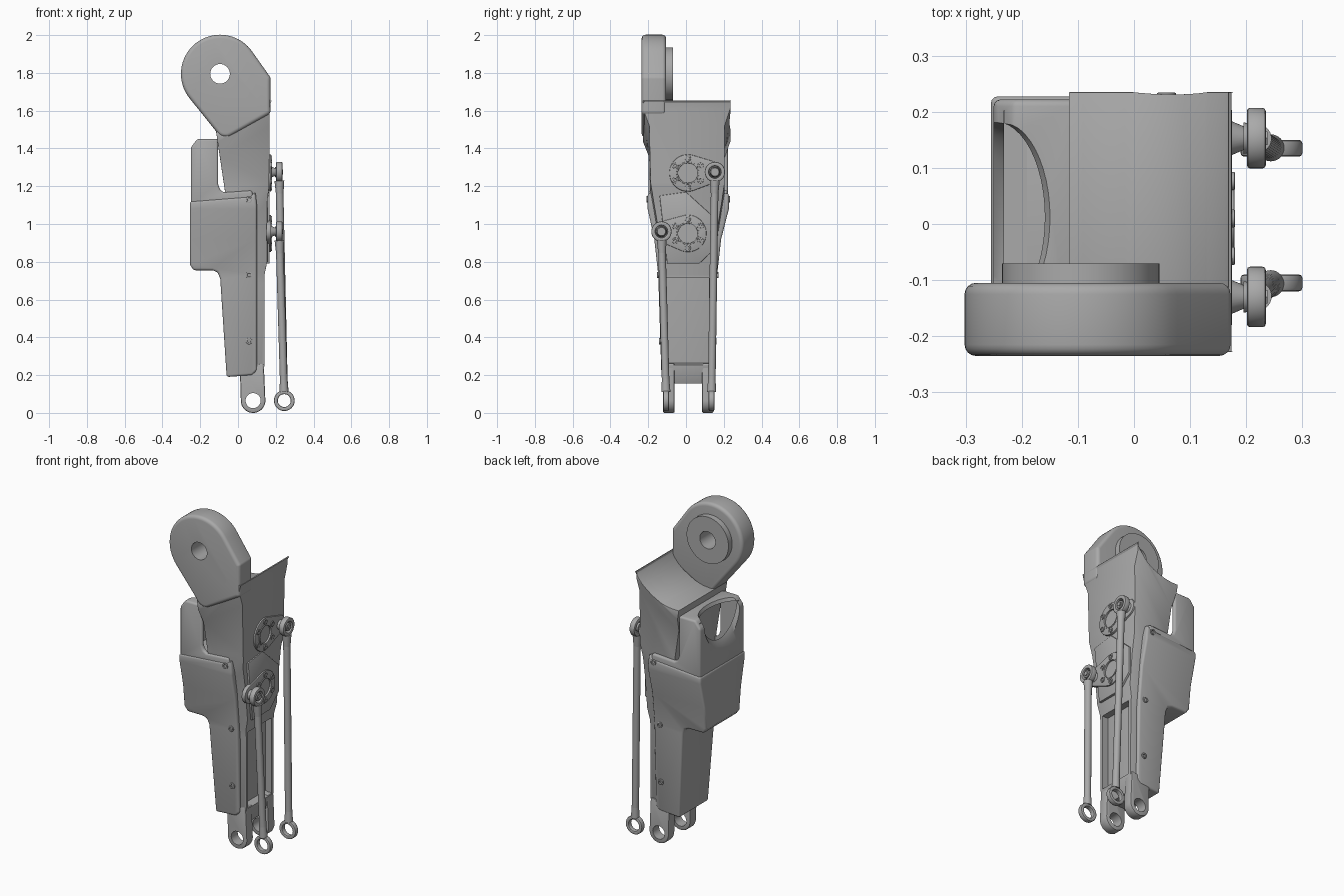
import bpy, bmesh, math
from mathutils import Vector
from mathutils.geometry import convex_hull_2d

if "Cube" in bpy.data.objects:
    bpy.data.objects.remove(bpy.data.objects["Cube"])

GREY = (0.4, 0.4, 0.4, 1)
mat = bpy.data.materials.new("metal_grey")
mat.use_nodes = True
mat.diffuse_color = GREY
mat.node_tree.nodes["Principled BSDF"].inputs["Base Color"].default_value = GREY


def finish(name, bm):
    bm.normal_update()
    bmesh.ops.recalc_face_normals(bm, faces=bm.faces)
    me = bpy.data.meshes.new(name)
    bm.to_mesh(me)
    bm.free()
    me.materials.append(mat)
    ob = bpy.data.objects.new(name, me)
    bpy.context.collection.objects.link(ob)
    return ob


def prism(name, pts, lo, hi, axis="y", widths=(), shear=0):
    """Extrude a profile; widths (height, lo, hi) reshape its y range along a sheared height."""
    bm = bmesh.new()
    place = (lambda p, d: (p[0], d, p[1])) if axis == "y" else (lambda p, d: (d, p[0], p[1]))
    rings = [[bm.verts.new(place(p, d)) for p in pts] for d in (lo, hi)]
    n = len(pts)
    bm.faces.new(rings[0])
    bm.faces.new(rings[1][::-1])
    for i in range(n):
        j = (i + 1) % n
        bm.faces.new((rings[0][i], rings[1][i], rings[1][j], rings[0][j]))
    bm.normal_update()
    for z, _, _ in widths[1:-1]:
        bmesh.ops.bisect_plane(bm, geom=bm.verts[:] + bm.edges[:] + bm.faces[:],
                               plane_co=(0.165, 0, z), plane_no=(-shear, 0, 1))
    for v in bm.verts:
        s = v.co.z - shear * (v.co.x - 0.165)
        for (z0, a0, b0), (z1, a1, b1) in zip(widths, widths[1:]):
            if z0 <= s <= z1:
                t = (s - z0) / (z1 - z0)
                v.co.y = a0 + (a1 - a0) * t if v.co.y < (lo + hi) / 2 else b0 + (b1 - b0) * t
                break
    return finish(name, bm)


def circle_points(circles, steps=64):
    return [(a + r * math.cos(2 * math.pi * i / steps), b + r * math.sin(2 * math.pi * i / steps))
            for a, b, r in circles for i in range(steps)]


def hull(circles):
    """Outline wrapped around circles (a, b, radius)."""
    pts = circle_points(circles)
    return [pts[i] for i in convex_hull_2d(pts)]


def pillow(name, circles, lo, hi, edge):
    """Convex plate wrapped around circles, with rounded rims."""
    bm = bmesh.new()
    for k in range(5):
        a = math.pi / 8 * k
        inset, dip = edge * (1 - math.sin(a)), edge * (1 - math.cos(a))
        for x, z in circle_points([(u, v, r - inset) for u, v, r in circles]):
            bm.verts.new((x, lo + dip, z))
            bm.verts.new((x, hi - dip, z))
    out = bmesh.ops.convex_hull(bm, input=bm.verts[:])
    bmesh.ops.delete(bm, geom=[v for v in bm.verts if not v.link_faces], context="VERTS")
    bmesh.ops.dissolve_limit(bm, angle_limit=0.01, verts=bm.verts[:], edges=bm.edges[:])
    return finish(name, bm)


def rod(name, p, q, r0, r1=None, sides=32):
    p, q = Vector(p), Vector(q)
    bm = bmesh.new()
    bmesh.ops.create_cone(bm, cap_ends=True, segments=sides, radius1=r0,
                          radius2=r0 if r1 is None else r1, depth=(q - p).length)
    turn = (q - p).to_track_quat("Z", "Y").to_matrix().to_4x4()
    turn.translation = (p + q) / 2
    bm.transform(turn)
    return finish(name, bm)


def box(name, lo, hi):
    return prism(name, [(lo[0], lo[2]), (hi[0], lo[2]), (hi[0], hi[2]), (lo[0], hi[2])], lo[1], hi[1])


def apply(ob, mod):
    bpy.ops.object.select_all(action="DESELECT")
    bpy.context.view_layer.objects.active = ob
    ob.select_set(True)
    bpy.ops.object.modifier_apply(modifier=mod.name)


def bevel(ob, width, segments=3):
    mod = ob.modifiers.new("bevel", "BEVEL")
    mod.width, mod.segments, mod.angle_limit = width, segments, math.radians(35)
    mod.limit_method = "ANGLE"
    apply(ob, mod)
    return ob


def cut(ob, cutter):
    mod = ob.modifiers.new("cut", "BOOLEAN")
    mod.operation, mod.solver, mod.object = "DIFFERENCE", "EXACT", cutter
    apply(ob, mod)
    bpy.data.objects.remove(cutter)
    return ob


def ring(name, c, axis, outer, inner, half):
    d = Vector(axis) * half
    c = Vector(c)
    ob = cut(rod(name, c - d, c + d, outer), rod("cutter", c - 2 * d, c + 2 * d, inner))
    return bevel(ob, min(0.006, half * 0.4), 2)


# Hip plate with round boss and through hole
PX, PZ = -0.095, 1.795
plate = pillow("hip_plate", [(PX, PZ, 0.207), (-0.065, 1.515, 0.055),
                             (0.147, 1.6, 0.025), (0.147, 1.768, 0.025)], -0.235, -0.105, 0.02)
boss = rod("hip_boss", (PX, -0.12, PZ), (PX, -0.07, PZ), 0.14, sides=64)
for part in (plate, boss):
    cut(part, rod("cutter", (PX, -0.3, PZ), (PX, 0.02, PZ), 0.052))

# Main leg body with a concave saddle on top and slanted flared sides
saddle = [(PX + 0.305 * math.cos(a), PZ + 0.305 * math.sin(a))
          for a in [math.radians(-94 + i * 66 / 14) for i in range(15)]]
body = prism("leg_body", saddle + [(0.168, 1.655), (0.165, 1.2), (0.155, 1.12), (0.155, 0.8),
                                   (0.14, 0.73), (0.14, 0.25), (0.122, 0.155), (0.02, 0.155),
                                   (-0.05, 0.8), (-0.07, 1.18), (-0.1, 1.38)], -0.2, 0.2,
             widths=[(0.1, -0.118, 0.137), (0.7, -0.12, 0.14), (1.0, -0.15, 0.17),
                     (1.22, -0.188, 0.205), (1.52, -0.195, 0.205), (1.61, -0.228, 0.235),
                     (1.9, -0.228, 0.235)], shear=0.64)
bevel(body, 0.006, 2)
cut(body, prism("cutter", [(0.2, 0.715), (0.085, 0.715), (0.085, 0.27), (0.2, 0.235)], -0.103, 0.122))

# Ankle fork
for side, lo, hi in (("right", -0.122, -0.06), ("left", 0.085, 0.146)):
    prong = prism("fork_" + side, hull([(0.08, 0.065, 0.065), (0.02, 0.23, 0.01),
                                        (0.125, 0.25, 0.012)]), lo, hi)
    bevel(prong, 0.008, 2)
    cut(prong, rod("cutter", (0.08, -0.3, 0.065), (0.08, 0.3, 0.065), 0.04))

# Lower shell
lower = prism("lower_shell", [(-0.255, 1.12), (-0.255, 0.785), (-0.235, 0.755), (-0.135, 0.755),
                              (-0.108, 0.745), (-0.094, 0.71), (-0.06, 0.19), (0.075, 0.2),
                              (0.1, 0.225), (0.1, 1.1), (0.092, 1.17), (0.065, 1.145)], -0.2, 0.2,
              widths=[(0.1, -0.127, 0.146), (0.73, -0.147, 0.165), (0.92, -0.168, 0.186),
                      (1.08, -0.203, 0.227), (1.3, -0.206, 0.23)])
bevel(lower, 0.012)

# Upper shell: hollow, open towards the body, scooped at the top
upper = prism("upper_shell", [(-0.25, 1.1), (-0.25, 1.405), (-0.215, 1.45), (-0.105, 1.45),
                              (-0.105, 1.21), (-0.095, 1.18), (-0.075, 1.168), (0.075, 1.178),
                              (0.085, 1.1)], -0.198, 0.222)
bevel(upper, 0.012)
cut(upper, box("cutter", (-0.232, -0.178, 1.125), (0.2, 0.202, 1.43)))
scoop = rod("cutter", (0, 0, -0.4), (0, 0, 0.4), 1, sides=48)
scoop.scale = (0.08, 0.17, 1)
scoop.rotation_euler = (0, 0.428, 0)
scoop.location = (-0.275, 0.012, 1.368)
bpy.context.view_layer.update()
cut(upper, scoop)

# Shell screws on both sides
for i, (z, lo, hi) in enumerate(((1.13, -0.205, 0.229), (0.73, -0.149, 0.167), (0.38, -0.138, 0.157))):
    for side, y in (("right", lo), ("left", hi)):
        ring(f"shell_screw_{side}_{i}", (0.058, y, z), (0, 1, 0), 0.017, 0.009, 0.005)

# Raised cover on the drive side
bevel(prism("drive_cover", [(-0.14, 1.15), (0.0, 1.17), (0.155, 1.03), (0.155, 0.87), (0.07, 0.79),
                            (-0.1, 0.79)], 0.14, 0.167, "x"), 0.004, 2)


# Cranks with linkage rods
def linkage(tag, cy, cz, by, bz, ey):
    crank = prism("crank_" + tag, hull([(cy, cz, 0.098), (by, bz, 0.052)]), 0.15, 0.175, "x")
    bevel(crank, 0.004, 2)
    cut(crank, rod("cutter", (0.168, cy, cz), (0.3, cy, cz), 0.052))
    ring("crank_rim_" + tag, (0.174, cy, cz), (1, 0, 0), 0.06, 0.052, 0.005)
    for i in range(6):
        a = math.radians(60 * i + 30)
        y, z = cy + 0.077 * math.cos(a), cz + 0.077 * math.sin(a)
        ring(f"crank_bolt_{tag}_{i}", (0.175, y, z), (1, 0, 0), 0.016, 0.008, 0.005)
    # Ball joint
    rod("stud_" + tag, (0.165, by, bz), (0.205, by, bz), 0.034, 0.017)
    rod("ball_" + tag, (0.195, by, bz), (0.232, by, bz), 0.028, 0.022)
    rod("stud_nut_" + tag, (0.23, by, bz), (0.238, by, bz), 0.014, sides=6)
    top, end = Vector((0.218, by, bz)), Vector((0.245, ey, 0.065))
    ring("rod_eye_top_" + tag, top, (1, 0, 0), 0.054, 0.032, 0.017)
    ring("rod_eye_bottom_" + tag, end, (0, 1, 0), 0.055, 0.034, 0.015)
    # Shaft with flared necks
    d = (end - top).normalized()
    a, b = top + d * 0.046, end - d * 0.046
    rod("rod_shaft_" + tag, a, b, 0.02, 0.02)
    rod("rod_neck_top_" + tag, a, a + d * 0.08, 0.026, 0.019)
    rod("rod_neck_bottom_" + tag, b - d * 0.08, b, 0.019, 0.024)


linkage("upper", 0.01, 1.27, 0.153, 1.275, 0.135)
linkage("lower", 0.01, 0.95, -0.13, 0.96, -0.105)

# Smooth shading with sharp edges kept
bpy.ops.object.select_all(action="DESELECT")
for ob in bpy.context.scene.objects:
    if ob.type == "MESH":
        ob.select_set(True)
        bpy.context.view_layer.objects.active = ob
bpy.ops.object.shade_smooth_by_angle(angle=math.radians(32))
